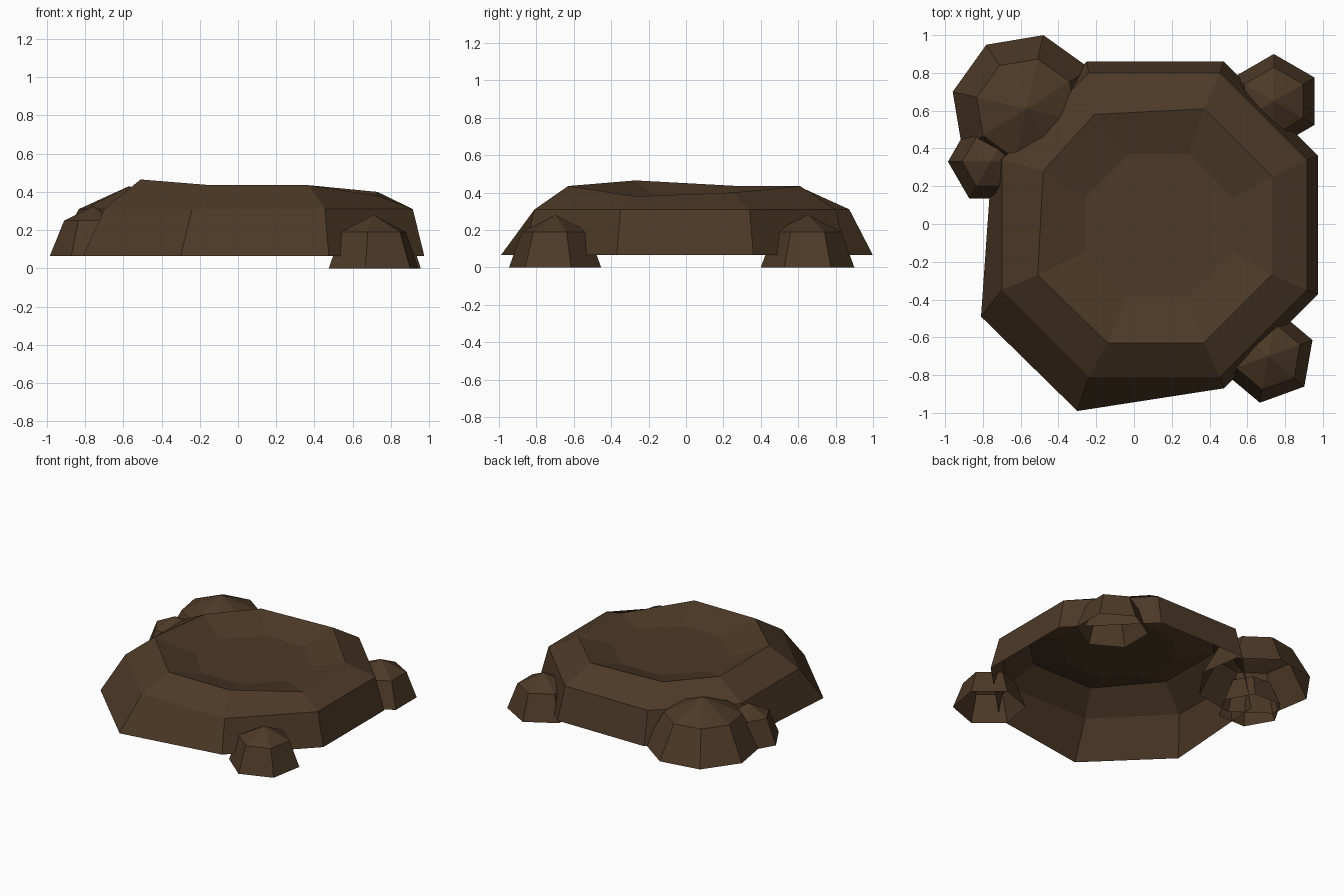
import bpy
import bmesh
from math import cos, sin, radians

default_cube = bpy.data.objects.get("Cube")
if default_cube:
    bpy.data.objects.remove(default_cube, do_unlink=True)

# One earthy colour for everything
BROWN = (0.075, 0.042, 0.020, 1)
material = bpy.data.materials.new("dark earth brown")
material.use_nodes = True
material.diffuse_color = BROWN
material.node_tree.nodes["Principled BSDF"].inputs["Base Color"].default_value = BROWN


def cut_rectangle(x0, x1, y0, y1, cut, z):
    """Octagon made from a rectangle with its corners cut, counter-clockwise from front left."""
    return [(x0 + cut, y0, z), (x1 - cut, y0, z), (x1, y0 + cut, z), (x1, y1 - cut, z),
            (x1 - cut, y1, z), (x0 + cut, y1, z), (x0, y1 - cut, z), (x0, y0 + cut, z)]


def regular_ring(center, radius, sides, turn, z):
    angles = [radians(turn + 360 * i / sides) for i in range(sides)]
    return [(center[0] + radius * cos(a), center[1] + radius * sin(a), z) for a in angles]


def build_shell(name, rings, apex=None):
    """Bridge rings from bottom to top, then close with a flat cap or a point; the base stays open."""
    bm = bmesh.new()
    loops = [[bm.verts.new(point) for point in ring] for ring in rings]
    for lower, upper in zip(loops, loops[1:]):
        for i in range(len(lower)):
            j = (i + 1) % len(lower)
            bm.faces.new((lower[i], lower[j], upper[j], upper[i]))
    last = loops[-1]
    if apex:
        tip = bm.verts.new(apex)
        for i in range(len(last)):
            bm.faces.new((last[i], last[(i + 1) % len(last)], tip))
    else:
        bm.faces.new(last)
    mesh = bpy.data.meshes.new(name)
    bm.to_mesh(mesh)
    bm.free()
    mesh.materials.append(material)
    obj = bpy.data.objects.new(name, mesh)
    bpy.context.collection.objects.link(obj)
    return obj


# Mound: flared foot, shoulder, uneven rim and sunken floor
foot = cut_rectangle(-0.75, 0.975, -0.87, 0.86, 0.5, 0.065)
foot[0] = (-0.30, -0.99, 0.065)
foot[7] = (-0.81, -0.49, 0.065)
shoulder = cut_rectangle(-0.70, 0.915, -0.81, 0.80, 0.46, 0.31)
rim = [(-0.14, -0.63, 0.435), (0.37, -0.63, 0.435), (0.73, -0.27, 0.38), (0.73, 0.25, 0.40),
       (0.37, 0.61, 0.435), (-0.21, 0.58, 0.435), (-0.48, 0.28, 0.435), (-0.51, -0.27, 0.465)]
floor = cut_rectangle(-0.26, 0.52, -0.38, 0.37, 0.23, 0.36)
build_shell("mound", [foot, shoulder, rim, floor])


# Rocks: pointed, tapering domes around the mound
def build_rock(name, center, sides, turn, radii, heights):
    rings = [regular_ring(center, r, sides, turn, z) for r, z in zip(radii, heights)]
    build_shell(name, rings, (*center, heights[-1]))


build_rock("large_back_rock", (-0.57, 0.61), 8, 77, (0.40, 0.27), (0.065, 0.31, 0.43))
build_rock("small_side_rock", (-0.76, 0.33), 6, 0, (0.225, 0.15), (0.065, 0.25, 0.325))
build_rock("back_left_rock", (0.74, 0.65), 6, 30, (0.25, 0.18), (0, 0.19, 0.28))
build_rock("front_left_rock", (0.71, -0.70), 6, 20, (0.25, 0.18), (0, 0.19, 0.28))
